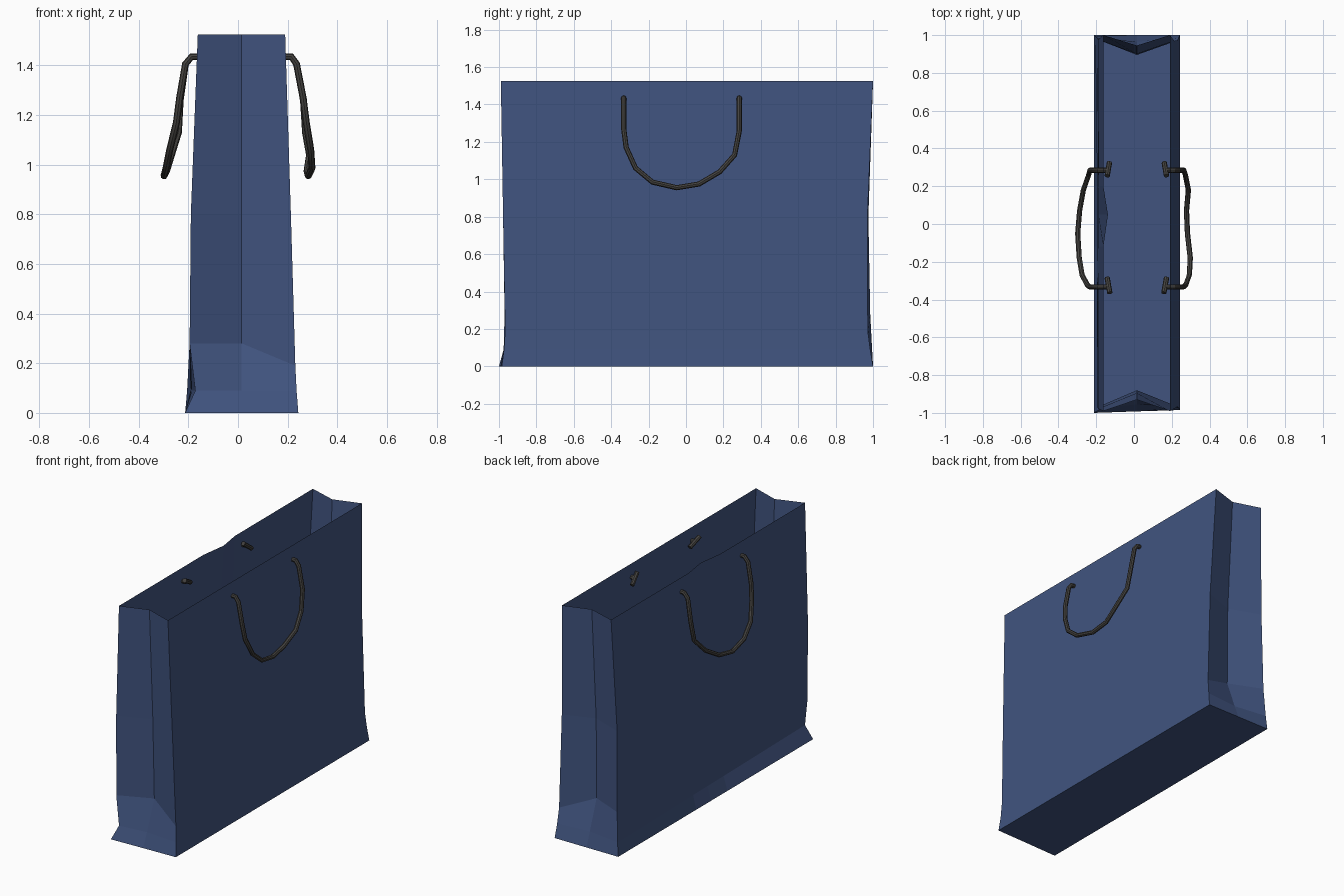
import bpy, bmesh
from mathutils import Vector

if "Cube" in bpy.data.objects:
    bpy.data.objects.remove(bpy.data.objects["Cube"])


def material(name, rgb):
    m = bpy.data.materials.new(name)
    m.diffuse_color = (*rgb, 1)
    m.use_nodes = True
    m.node_tree.nodes["Principled BSDF"].inputs["Base Color"].default_value = m.diffuse_color
    return m


blue = material("blue paper", (0.052, 0.088, 0.212))
grey = material("dark grey cord", (0.06, 0.057, 0.052))

# Bag body: loops of front-left, front fold, front-right, back-right, back fold, back-left
MID = 0.015
levels = [
    [(-0.213, -1.0, 0), (MID, -0.992, 0), (0.243, -0.985, 0),
     (0.243, 1.0, 0), (MID, 1.0, 0), (-0.213, 1.0, 0)],
    [(-0.172, -0.975, 0.09), (MID, -0.955, 0.09), (0.236, -0.973, 0.09),
     (0.236, 0.985, 0.09), (MID, 0.965, 0.09), (-0.205, 0.995, 0.09)],
    [(-0.195, -0.97, 0.28), (MID, -0.88, 0.28), (0.231, -0.967, 0.19),
     (0.231, 0.972, 0.19), (MID, 0.895, 0.28), (-0.195, 0.985, 0.28)],
    [(-0.19, -0.978, 0.80), (MID, -0.895, 0.80), (0.213, -0.978, 0.80),
     (0.213, 0.97, 0.80), (MID, 0.90, 0.80), (-0.188, 0.975, 0.80)],
    [(-0.162, -0.99, 1.525), (MID, -0.93, 1.525), (0.19, -0.99, 1.525),
     (0.19, 1.0, 1.525), (MID, 0.945, 1.525), (-0.162, 1.0, 1.525)],
]
bm = bmesh.new()
rings = []
for i, level in enumerate(levels):
    pts = [Vector(p) for p in level]
    # extra columns on the left wall, with a dent at the rim
    for y in (0.2, 0.05, -0.12):
        t = (pts[5].y - y) / (pts[5].y - pts[0].y)
        p = pts[5].lerp(pts[0], t)
        if i == len(levels) - 1 and y == 0.05:
            p.x += 0.024
        pts.append(p)
    rings.append([bm.verts.new(p) for p in pts])
bm.faces.new(rings[0][::-1])
for a, b in zip(rings, rings[1:]):
    n = len(a)
    for k in range(n):
        j = (k + 1) % n
        bm.faces.new((a[k], a[j], b[j], b[k]))
mesh = bpy.data.meshes.new("bag_body")
bm.to_mesh(mesh)
bm.free()
mesh.materials.append(blue)
bpy.context.collection.objects.link(bpy.data.objects.new("bag_body", mesh))


def cord(name, paths):
    """Round cord along one or more polylines, turned into a mesh."""
    cu = bpy.data.curves.new(name, 'CURVE')
    cu.dimensions = '3D'
    cu.bevel_depth = 0.014
    cu.bevel_resolution = 2
    cu.use_fill_caps = True
    for path in paths:
        s = cu.splines.new('POLY')
        s.points.add(len(path) - 1)
        for pt, co in zip(s.points, path):
            pt.co = (*co, 1)
    cu.materials.append(grey)
    ob = bpy.data.objects.new(name, cu)
    bpy.context.collection.objects.link(ob)
    bpy.ops.object.select_all(action='DESELECT')
    ob.select_set(True)
    bpy.context.view_layer.objects.active = ob
    bpy.ops.object.convert(target='MESH')
    bpy.ops.object.shade_smooth_by_angle()


# Handles: shared side profile, own sideways sway
profile = [(0.285, 1.405), (0.285, 1.26), (0.26, 1.13), (0.18, 1.04), (0.07, 0.975),
           (-0.05, 0.955), (-0.18, 0.985), (-0.27, 1.06), (-0.32, 1.17),
           (-0.333, 1.27), (-0.333, 1.405)]
sway = {
    "left": (-1, [0.212, 0.233, 0.24, 0.268, 0.288, 0.298, 0.29, 0.275, 0.248, 0.235, 0.212],
             0.14, 0.187),
    "right": (1, [0.236, 0.264, 0.272, 0.288, 0.278, 0.283, 0.298, 0.293, 0.275, 0.262, 0.236],
              0.17, 0.215),
}
for side, (sgn, xs, inner, outer) in sway.items():
    y0, y1 = profile[0][0], profile[-1][0]
    loop = [(sgn * inner, y0, 1.435), (sgn * outer, y0, 1.435)]
    loop += [(sgn * x, y, z) for x, (y, z) in zip(xs, profile)]
    loop += [(sgn * outer, y1, 1.435), (sgn * inner, y1, 1.435)]
    cord(side + "_handle", [loop])
    # stopper bars inside the wall
    b = sgn * (inner - 0.004)
    cord(side + "_handle_stoppers", [
        [(b - sgn * 0.006, 0.325, 1.405), (b + sgn * 0.006, 0.255, 1.46)],
        [(b + sgn * 0.006, -0.285, 1.415), (b - sgn * 0.008, -0.365, 1.46)],
    ])
